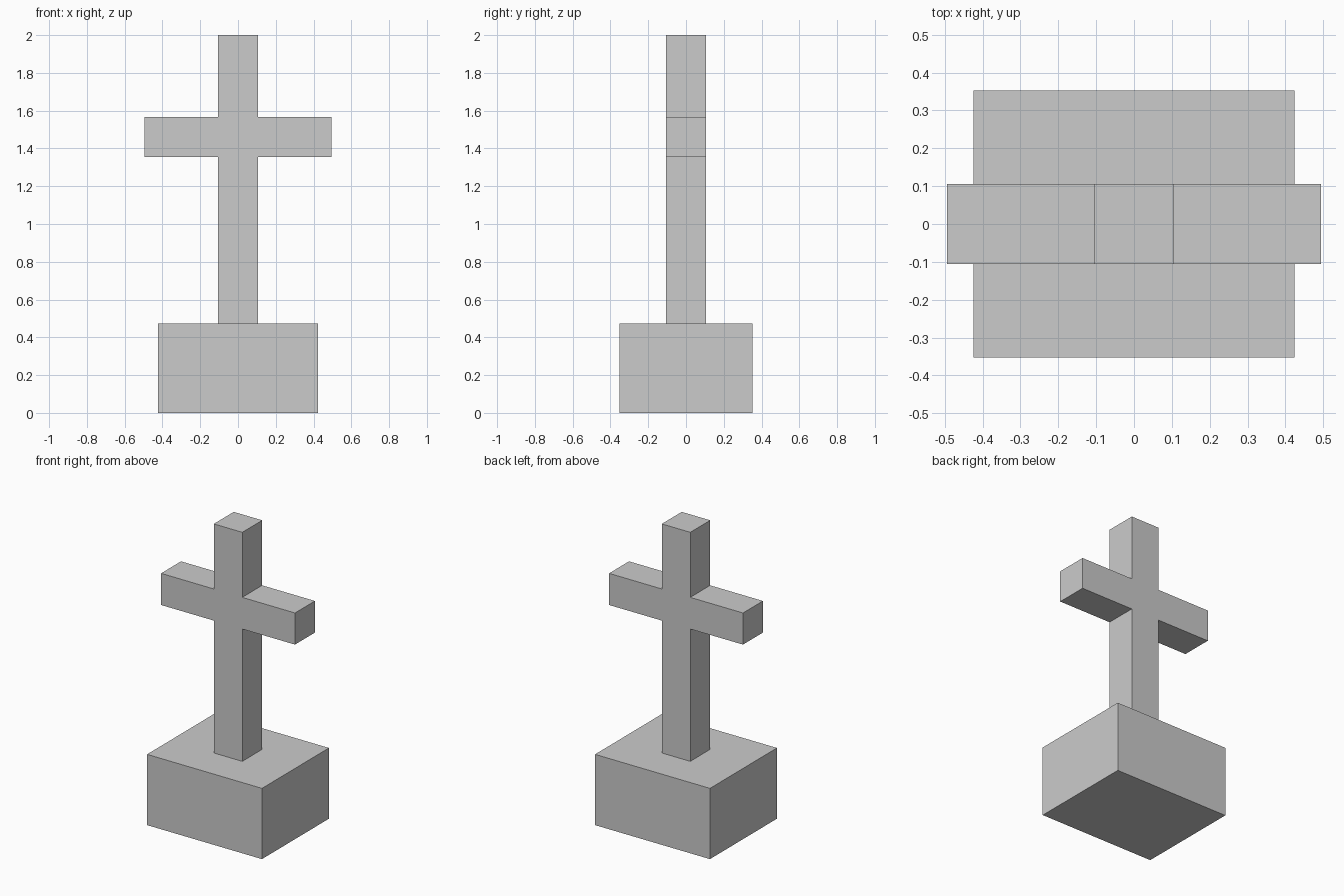
import bpy, bmesh

if "Cube" in bpy.data.objects:
    bpy.data.objects.remove(bpy.data.objects["Cube"])

BASE_TOP = 0.472


def extrude_profile(name, half_outline, half_depth):
    """Mirror a right-hand (x, z) outline across x = 0 and extrude it along y."""
    outline = half_outline + [(-x, z) for x, z in reversed(half_outline)]
    bm = bmesh.new()
    face = bm.faces.new([bm.verts.new((x, -half_depth, z)) for x, z in outline])
    ext = bmesh.ops.extrude_face_region(bm, geom=[face], use_keep_orig=True)
    verts = [g for g in ext["geom"] if isinstance(g, bmesh.types.BMVert)]
    bmesh.ops.translate(bm, verts=verts, vec=(0, 2 * half_depth, 0))
    bmesh.ops.recalc_face_normals(bm, faces=bm.faces)
    mesh = bpy.data.meshes.new(name)
    bm.to_mesh(mesh)
    bm.free()
    obj = bpy.data.objects.new(name, mesh)
    bpy.context.collection.objects.link(obj)
    return obj


# Rectangular plinth
extrude_profile("plinth", [(0.424, 0), (0.424, BASE_TOP)], 0.353)

# Cross: square post and arms as one solid
post, arm = 0.105, 0.494
extrude_profile("cross", [
    (post, BASE_TOP), (post, 1.355), (arm, 1.355),
    (arm, 1.566), (post, 1.566), (post, 2.0),
], post)
